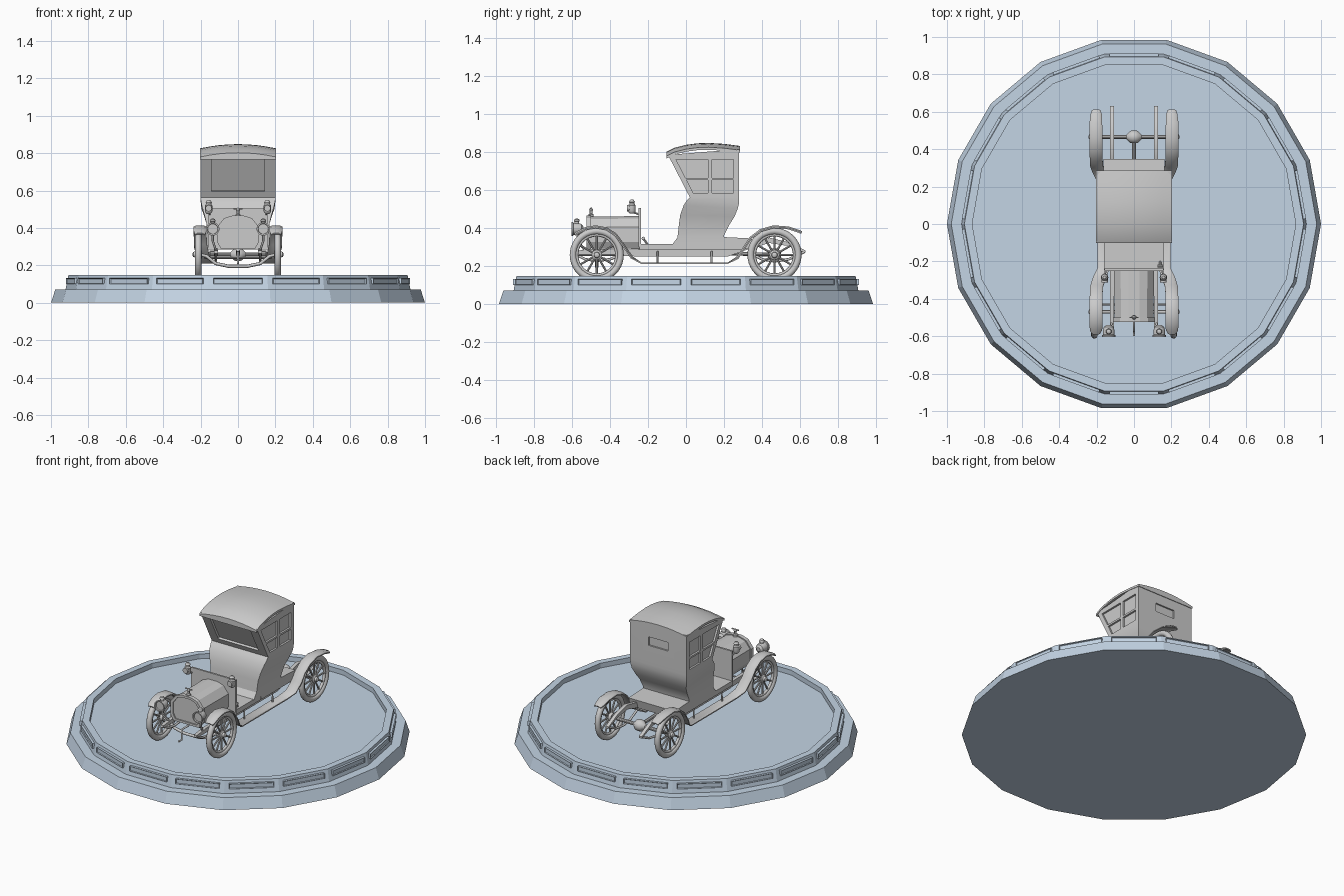
import bpy, bmesh, math
from mathutils import Vector, Matrix

if "Cube" in bpy.data.objects:
    bpy.data.objects.remove(bpy.data.objects["Cube"])

blue = bpy.data.materials.new("pale_blue")
blue.diffuse_color = (0.55, 0.66, 0.78, 1)
blue.use_nodes = True
blue.node_tree.nodes["Principled BSDF"].inputs["Base Color"].default_value = blue.diffuse_color


def finish(name, bm, smooth=None, mat=None):
    bmesh.ops.remove_doubles(bm, verts=bm.verts, dist=1e-5)
    bmesh.ops.recalc_face_normals(bm, faces=bm.faces)
    me = bpy.data.meshes.new(name)
    bm.to_mesh(me)
    bm.free()
    ob = bpy.data.objects.new(name, me)
    bpy.context.collection.objects.link(ob)
    if mat:
        me.materials.append(mat)
    if smooth:
        bpy.ops.object.select_all(action='DESELECT')
        bpy.context.view_layer.objects.active = ob
        ob.select_set(True)
        bpy.ops.object.shade_smooth_by_angle(angle=math.radians(smooth))
    return ob


def loft(name, rings, caps=True, smooth=None, mat=None):
    bm = bmesh.new()
    rows = [[bm.verts.new(p) for p in r] for r in rings]
    for a, b in zip(rows, rows[1:]):
        for i in range(len(a)):
            j = (i + 1) % len(a)
            bm.faces.new((a[i], a[j], b[j], b[i]))
    if caps:
        bm.faces.new(rows[0])
        bm.faces.new(rows[-1])
    return finish(name, bm, smooth, mat)


def prism(name, pts, x0, x1):
    """(y, z) outline extruded along x"""
    return loft(name, [[(x, y, z) for y, z in pts] for x in (x0, x1)])


def box(name, x0, x1, y0, y1, z0, z1):
    return prism(name, [(y0, z0), (y1, z0), (y1, z1), (y0, z1)], x0, x1)


def lathe(name, prof, n=24, loc=(0, 0, 0), axis=(0, 0, 1), smooth=35, mat=None):
    m = Matrix.Translation(loc) @ Vector((0, 0, 1)).rotation_difference(Vector(axis)).to_matrix().to_4x4()
    rings = [[m @ Vector((r * math.cos(i * math.tau / n), r * math.sin(i * math.tau / n), z))
              for i in range(n)] for r, z in prof]
    return loft(name, rings, True, smooth, mat)


def rod(name, p, q, r, n=10):
    p, q = Vector(p), Vector(q)
    return lathe(name, [(r, 0), (r, (q - p).length)], n, p, (q - p).normalized())


def torus(name, c, R, r, n=40, k=12):
    rings = []
    for i in range(n + 1):
        a = i * math.tau / n
        rings.append([(c[0] + r * math.sin(b), c[1] + (R + r * math.cos(b)) * math.cos(a),
                       c[2] + (R + r * math.cos(b)) * math.sin(a))
                      for b in (j * math.tau / k for j in range(k))])
    return loft(name, rings, False, 60)


def tube(name, pts, r):
    cu = bpy.data.curves.new(name, 'CURVE')
    cu.dimensions = '3D'
    cu.bevel_depth, cu.bevel_resolution, cu.use_fill_caps = r, 2, True
    sp = cu.splines.new('POLY')
    sp.points.add(len(pts) - 1)
    for p, co in zip(sp.points, pts):
        p.co = (*co, 1)
    ob = bpy.data.objects.new(name, cu)
    bpy.context.collection.objects.link(ob)


# 18-sided plinth with recessed floor and a raised strip on every side
lathe("plinth", [(1, 0), (0.977, 0.07), (0.922, 0.07), (0.907, 0.147), (0.865, 0.147), (0.865, 0.116)],
      18, smooth=None, mat=blue)
for k in range(18):
    bm = bmesh.new()
    m = Matrix.Rotation(math.radians(10 + 20 * k), 4, 'Z') @ Matrix.Translation((0.9, 0, 0.115))
    bmesh.ops.create_cube(bm, size=1, matrix=m @ Matrix.Diagonal((0.022, 0.262, 0.032, 1)))
    outer = max(bm.faces, key=lambda f: f.calc_center_median().to_2d().length)
    bmesh.ops.inset_region(bm, faces=[outer], thickness=0.005, depth=-0.005)
    finish("plinth_strip", bm, mat=blue)

# cab: front and back (y, z) plus half width, bottom to top
rows = [(-.075, .31, .2, .31, .163), (-.045, .35, .2, .36, .163), (-.037, .42, .23, .42, .168),
        (-.03, .47, .256, .46, .18), (-.012, .52, .272, .50, .194), (.005, .545, .279, .53, .199),
        (.02, .562, .28, .56, .2), (-.095, .785, .28, .815, .2)]
cab = loft("cab", [[(-w, a, b), (w, a, b), (w, c, d), (-w, c, d)] for a, b, c, d, w in rows], smooth=30)

# recessed windows
front = lambda z: .02 - .115 * (z - .562) / .223
cuts = []
for s in (-1, 1):
    for z0, z1 in ((.585, .652), (.664, .76)):
        for pts in ([(front(z0) + .03, z0), (.115, z0), (.115, z1), (front(z1) + .03, z1)],
                    [(.138, z0), (.25, z0), (.25, z1), (.138, z1)]):
            cuts.append(prism("window_cutter", pts, s * .188, s * .25))
nv = Vector((-.89, -.455))
a, b = Vector((front(.595), .595)), Vector((front(.768), .768))
cuts.append(prism("window_cutter", [a - nv * .014, b - nv * .014, b + nv * .03, a + nv * .03], -.142, .142))
cuts.append(prism("window_cutter", [(.27, .68), (.3, .68), (.3, .735), (.27, .735)], -.07, .07))
bpy.context.view_layer.objects.active = cab
for c in cuts:
    md = cab.modifiers.new("cut", 'BOOLEAN')
    md.operation, md.object, md.solver = 'DIFFERENCE', c, 'EXACT'
    bpy.ops.object.modifier_apply(modifier=md.name)
    bpy.data.objects.remove(c)

# arched roof
roof = []
for y, z in [(-.102, .802), (-.06, .823), (0, .838), (.06, .846), (.12, .848), (.2, .843), (.285, .832)]:
    xs = [-.203 + .406 * i / 8 for i in range(9)]
    top = [(x, y, z - .022 * (x / .2) ** 2) for x in xs]
    roof.append(top + [(x, y, z - .036) for x in (.203, -.203)])
loft("roof", roof, smooth=35)

# chassis, floor, rear deck
box("floor", -.16, .16, -.245, .3, .285, .315)
prism("rear_deck", [(.0, .29), (.335, .29), (.348, .345), (.2, .352), (.0, .33)], -.163, .163)
for s in (-1, 1):
    rail = [(-.6, .27, .008), (-.5, .275, .014), (-.25, .268, .018), (.22, .268, .018), (.34, .31, .018),
            (.44, .335, .014), (.54, .315, .01), (.63, .275, .006)]
    loft("frame_rail", [[(s * .118 + dx * .011, y, z + dz * h) for dx, dz in ((-1, -1), (1, -1), (1, 1), (-1, 1))]
                        for y, z, h in rail], smooth=40)
    tube("rear_spring", [(s * .118, y, z) for y, z in ((.33, .27), (.4, .235), (.466, .225), (.54, .235), (.625, .275))], .007)
    tube("front_spring", [(s * .118, y, z) for y, z in ((-.6, .27), (-.53, .235), (-.47, .228), (-.4, .235), (-.33, .265))], .007)

# engine cover, radiator and dashboard
def section(k, y):
    half = [(.088, .29), (.108, .325), (.108, .405), (.072, .45), (.03, .463)]
    pts = half + [(-x, z) for x, z in half[::-1]]
    return [(x * k, y, .375 + (z - .375) * k) for x, z in pts]
loft("engine_cover", [section(.96, -.5), section(1, -.24)])
loft("radiator_shell", [section(1.03, -.5), section(1.03, -.525), section(.87, -.525), section(.87, -.517)])
prism("dashboard", [(-.25, .3), (-.238, .3), (-.238, .505), (-.25, .505)], -.158, .158)
lathe("radiator_cap", [(.014, 0), (.014, .012), (.007, .016), (.007, .03), (.011, .036), (.003, .048)], 12, (0, -.5, .46))
rod("cap_bar", (-.024, -.5, .503), (.024, -.5, .503), .004)
tube("crank", [(0, -.5, .27), (0, -.57, .27), (0, -.57, .205), (0, -.6, .205)], .006)

# axles and steering parts
tube("front_axle", [(x, -.47, z) for x, z in ((-.21, .258), (-.17, .25), (-.12, .21), (-.05, .195), (.05, .195),
                                                (.12, .21), (.17, .25), (.21, .258))], .009)
rod("tie_rod", (-.18, -.43, .24), (.18, -.43, .24), .005)
rod("rear_axle", (-.215, .466, .258), (.215, .466, .258), .011)
rod("drive_shaft", (0, -.25, .285), (0, .466, .258), .011)
lathe("differential", [(.012, -.04), (.032, -.02), (.036, 0), (.032, .02), (.012, .04)], 16, (0, .466, .258), (1, 0, 0))
rod("hand_lever", (.14, -.2, .31), (.14, -.225, .345), .006)
rod("hand_lever_grip", (.125, -.225, .345), (.155, -.225, .345), .009)

# fender and running board strip: y, z, inner x, outer x
strip = [(-.59, .372, .18, .228), (-.57, .385, .17, .236), (-.53, .405, .168, .238), (-.475, .414, .168, .238),
         (-.415, .403, .168, .238), (-.365, .37, .168, .236), (-.325, .315, .165, .234), (-.28, .25, .15, .22),
         (-.235, .218, .13, .195), (.22, .218, .13, .195), (.265, .248, .15, .22), (.3, .3, .165, .234),
         (.335, .352, .168, .236), (.39, .394, .168, .238), (.46, .414, .168, .238), (.54, .408, .17, .238),
         (.59, .392, .172, .232), (.612, .383, .18, .225)]
for s in (-1, 1):
    rings = []
    for i, (y, z, xi, xo) in enumerate(strip):
        p, q = strip[max(i - 1, 0)], strip[min(i + 1, len(strip) - 1)]
        t = Vector((q[0] - p[0], q[1] - p[1])).normalized()
        n = Vector((-t.y, t.x))
        arch = 0 if i in (8, 9) else .008
        prof = [(0, -arch), (.2, 0), (.8, 0), (1, -arch)]
        prof += [(u, h - .007) for u, h in prof[::-1]]
        rings.append([(s * (xi + (xo - xi) * u), y + n.x * h, z + n.y * h) for u, h in prof])
    loft("fender_and_running_board", rings, smooth=40)
    for y in (-.15, .135):
        tube("step_bracket", [(s * .118, y, .275), (s * .15, y, .275), (s * .15, y, .215)], .005)

    # wheels
    for y in (-.47, .466):
        c = (s * .212, y, .258)
        torus("tyre", c, .125, .0175)
        torus("wheel_rim", c, .106, .009, 40, 8)
        lathe("hub", [(.022, -.02), (.026, -.008), (.026, .008), (.016, .014), (.014, .026), (.008, .03)],
              16, c, (s, 0, 0))
        for k in range(12):
            d = Vector((0, math.cos(k * math.tau / 12), math.sin(k * math.tau / 12)))
            rod("spoke", Vector(c) + d * .02, Vector(c) + d * .103, .0055, 8)

    # headlamps
    x = s * .135
    lathe("headlamp", [(.012, -.03), (.026, -.02), (.031, 0), (.031, .022), (.036, .025), (.036, .034), (.029, .034),
                       (.027, .026)], 20, (x, -.57, .395), (0, -1, 0))
    lathe("headlamp_chimney", [(.012, 0), (.012, .014), (.016, .016), (.012, .026), (.004, .03)], 12, (x, -.575, .42))
    tube("headlamp_bracket", [(x, -.57, .37), (x, -.57, .33), (s * .118, -.53, .28)], .006)

    # dashboard side lamps
    x = s * .157
    lathe("side_lamp", [(.01, 0), (.016, .006), (.02, .014), (.02, .044), (.014, .052), (.014, .06), (.017, .062),
                        (.008, .074)], 14, (x, -.285, .475))
    rod("side_lamp_lens", (x, -.285, .505), (x, -.312, .505), .017, 16)
    rod("side_lamp_bracket", (x, -.285, .485), (s * .15, -.24, .47), .005)
